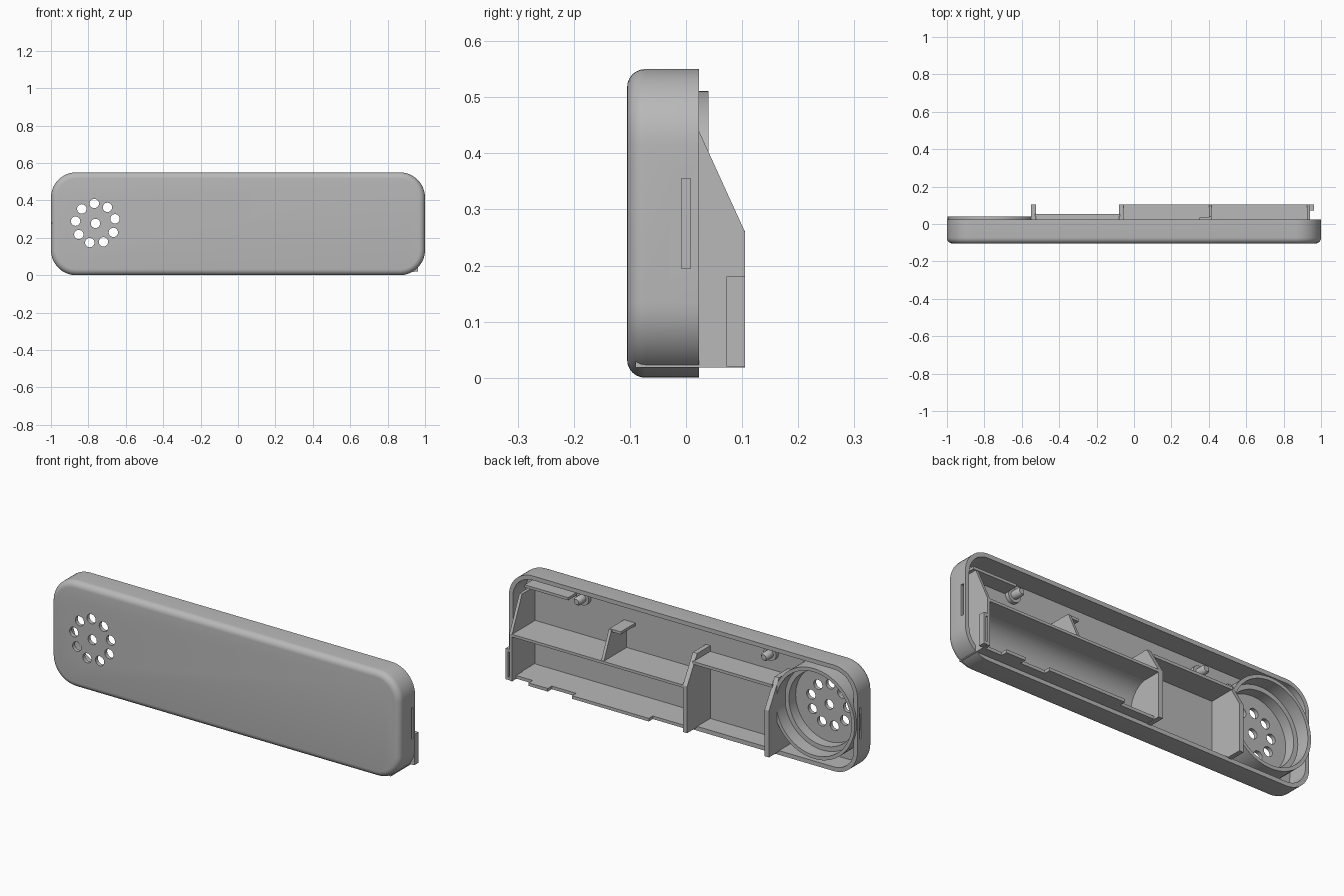
import bpy, bmesh, math
from mathutils import Matrix, Vector

cube = bpy.data.objects.get("Cube")
if cube:
    bpy.data.objects.remove(cube, do_unlink=True)

grey = bpy.data.materials.new("plain grey plastic")
grey.use_nodes = True
grey.diffuse_color = (0.48, 0.48, 0.48, 1)
bsdf = grey.node_tree.nodes["Principled BSDF"]
bsdf.inputs["Base Color"].default_value = grey.diffuse_color
bsdf.inputs["Roughness"].default_value = 0.6

FLOOR = -0.09   # sunk slightly into the front panel
BACK = 0.105


def finish(name, bm, smooth=False):
    bmesh.ops.recalc_face_normals(bm, faces=bm.faces)
    mesh = bpy.data.meshes.new(name)
    bm.to_mesh(mesh)
    bm.free()
    mesh.materials.append(grey)
    obj = bpy.data.objects.new(name, mesh)
    bpy.context.collection.objects.link(obj)
    if smooth:
        shade(obj)
    return obj


def activate(obj):
    bpy.ops.object.select_all(action="DESELECT")
    obj.select_set(True)
    bpy.context.view_layer.objects.active = obj


def shade(obj):
    activate(obj)
    bpy.ops.object.shade_smooth_by_angle(angle=math.radians(35))


def skin(bm, rings, closed=False):
    """Bridge equal rings of points; cap the ends unless closed."""
    loops = [[bm.verts.new(p) for p in ring] for ring in rings]
    pairs = list(zip(loops, loops[1:]))
    if closed:
        pairs.append((loops[-1], loops[0]))
    else:
        bm.faces.new(loops[0])
        bm.faces.new(loops[-1])
    for a, b in pairs:
        for i in range(len(a)):
            j = (i + 1) % len(a)
            bm.faces.new((a[i], a[j], b[j], b[i]))


def prism(name, profile, x0, x1):
    """Extrude a (y, z) profile along x."""
    bm = bmesh.new()
    skin(bm, [[(x, y, z) for y, z in profile] for x in (x0, x1)])
    return finish(name, bm)


def box(name, x0, x1, y0, y1, z0, z1):
    return prism(name, [(y0, z0), (y1, z0), (y1, z1), (y0, z1)], x0, x1)


def circle(cx, cz, r, y, n=48):
    return [(cx + r * math.cos(2 * math.pi * i / n), y,
             cz + r * math.sin(2 * math.pi * i / n)) for i in range(n)]


def lathe(name, cx, cz, steps, closed=False, n=48):
    """Turn (radius, y) steps about an axis along y."""
    bm = bmesh.new()
    skin(bm, [circle(cx, cz, r, y, n) for r, y in steps], closed)
    return finish(name, bm, True)


def rounded_outline(inset, y):
    r = 0.135 - inset
    pts = []
    for k, (sx, sz) in enumerate([(1, 1), (-1, 1), (-1, -1), (1, -1)]):
        for i in range(13):
            a = math.pi / 2 * (k + i / 12)
            pts.append((sx * 0.865 + r * math.cos(a), y,
                        0.275 + sz * 0.14 + r * math.sin(a)))
    return pts


# Outer shell: softened front edge, open back
fillet = 0.032
rings = []
for i in range(7):
    a = math.pi / 2 * i / 6
    rings.append(rounded_outline(fillet * (1 - math.sin(a)),
                                 -0.105 + fillet * (1 - math.cos(a))))
rings += [rounded_outline(0, 0.023), rounded_outline(0.022, 0.023),
          rounded_outline(0.022, -0.085)]
bm = bmesh.new()
skin(bm, rings)
shell = finish("shell", bm)

# Sound holes and the end notches are cut from the shell
SX, SZ = -0.762, 0.277
bm = bmesh.new()
spots = [(SX, SZ)]
for i in range(9):
    a = math.radians(13.4 + 40 * i)
    spots.append((SX + 0.107 * math.cos(a), SZ + 0.107 * math.sin(a)))
for x, z in spots:
    skin(bm, [circle(x, z, 0.025, y, 24) for y in (-0.15, -0.06)])
for side in (-1, 1):
    place = Matrix.Translation((side, 0, 0.275)) @ Matrix.Diagonal((0.024, 0.016, 0.16, 1))
    bmesh.ops.create_cube(bm, size=1, matrix=place)
cutter = finish("cutter", bm)
cutter.hide_render = True
cut = shell.modifiers.new("cut", "BOOLEAN")
cut.operation = "DIFFERENCE"
cut.solver = "EXACT"
cut.object = cutter
activate(shell)
bpy.ops.object.modifier_apply(modifier="cut")
bpy.data.objects.remove(cutter, do_unlink=True)
shade(shell)

# Speaker seat: tall ring with a low inner ledge
lathe("speaker_ring", SX, SZ, [(0.234, FLOOR), (0.234, 0.04), (0.216, 0.04), (0.216, FLOOR)], True, 64)
lathe("speaker_ledge", SX, SZ, [(0.218, FLOOR), (0.218, -0.03), (0.192, -0.03), (0.192, FLOOR)], True, 64)

# Sloped cross walls
def cross_wall(name, x0, x1, top):
    return prism(name, [(FLOOR, 0.018), (BACK, 0.018), (BACK, 0.26),
                        (0.023, top), (FLOOR, top)], x0, x1)


cross_wall("speaker_side_divider", -0.55, -0.525, 0.40)
cross_wall("middle_divider", -0.08, -0.055, 0.40)
cross_wall("end_wall", 0.925, 0.94, 0.44)
box("compartment_top", -0.53, -0.075, FLOOR, 0.053, 0.355, 0.37)

# Battery bay: upper shelf, curved cradle, lower shelf with tabs
box("upper_shelf", -0.06, 0.93, FLOOR, BACK, 0.248, 0.262)
arc = []
for r in (0.11, 0.12):
    steps = [math.radians(90 + 90 * i / 8) for i in range(9)]
    if r == 0.12:
        steps.reverse()
    arc += [(0.025 + r * math.cos(a), 0.14 + r * math.sin(a)) for a in steps]
shade(prism("battery_cradle", arc, -0.06, 0.93))
box("lower_shelf", -0.06, 0.93, FLOOR, 0.072, 0.02, 0.036)
for x0, x1 in ((0.72, 0.83), (0.14, 0.58)):
    box("lower_shelf_tab", x0, x1, 0.07, BACK, 0.02, 0.036)

# Contact holder outside the end wall
box("contact_holder", 0.948, 0.962, 0.072, BACK, 0.02, 0.18)
for z in (0.02, 0.165):
    box("contact_holder_bridge", 0.935, 0.95, 0.072, BACK, z, z + 0.015)

# Bracket above the battery bay
prism("bracket_rib", [(FLOOR, 0.255), (BACK, 0.255), (0.04, 0.40), (FLOOR, 0.40)], 0.40, 0.415)
box("bracket_top", 0.35, 0.415, FLOOR, 0.035, 0.388, 0.402)

# Ledge in the upper corner
box("corner_ledge", 0.68, 0.93, FLOOR, -0.005, 0.462, 0.476)

# Stepped locating pegs
for x in (0.64, -0.435):
    lathe("locating_peg", x, 0.46, [(0.036, FLOOR), (0.036, -0.065), (0.021, -0.065),
                                    (0.021, -0.025), (0.014, -0.015)], n=24)
